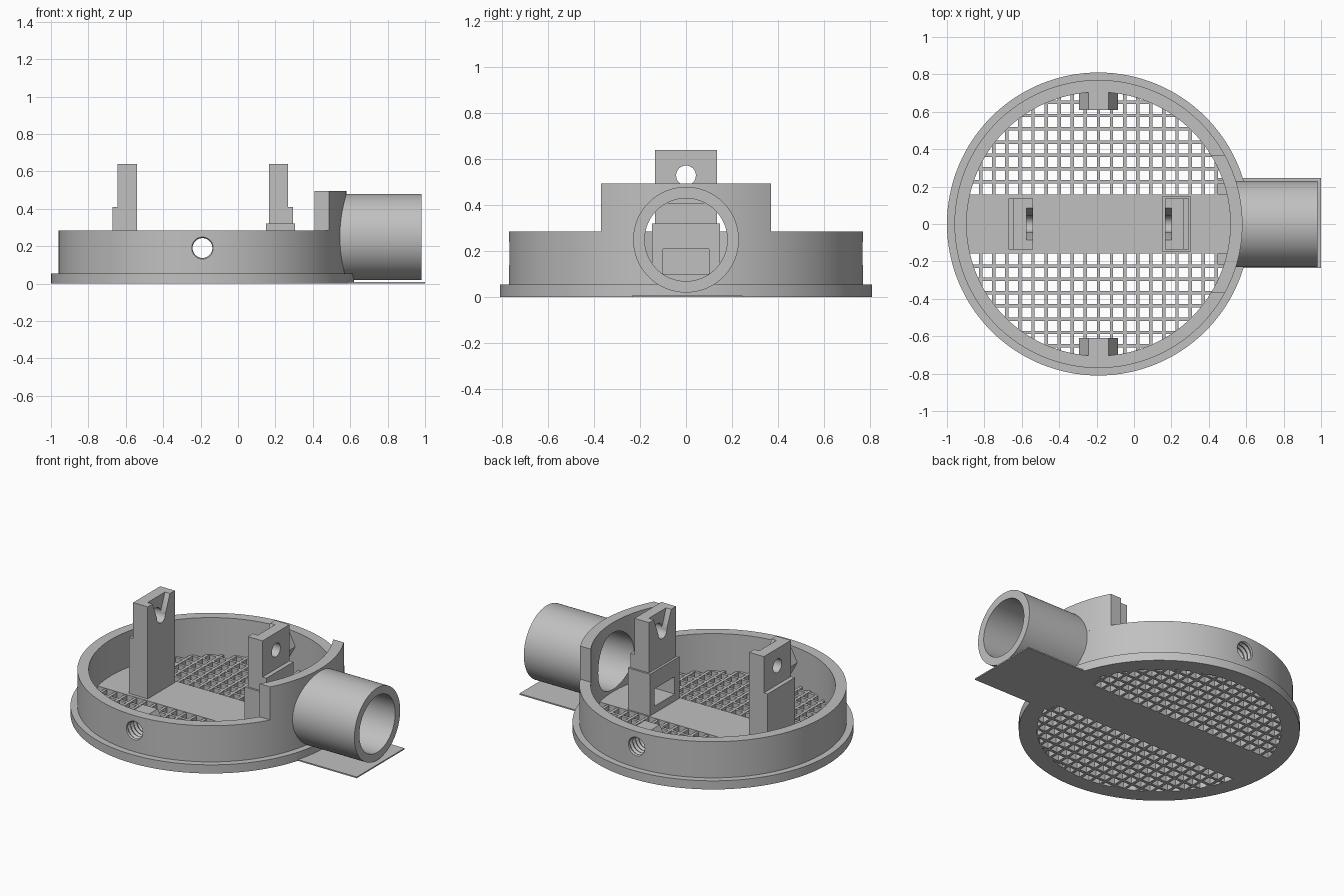
import bpy, bmesh
from math import sin, cos, pi, asin, sqrt, radians
from mathutils import Matrix, Vector

if "Cube" in bpy.data.objects:
    bpy.data.objects.remove(bpy.data.objects["Cube"], do_unlink=True)

CX = -0.19                                  # centre of the round tray
R_FLANGE, R_OUT, R_IN = 0.81, 0.77, 0.705
FLOOR, RIM, HIGH = 0.055, 0.285, 0.495
BAR = 0.157                                 # half width of the floor strip

grey = bpy.data.materials.new("light_grey")
grey.use_nodes = True
grey.diffuse_color = (0.53, 0.53, 0.53, 1)
grey.node_tree.nodes["Principled BSDF"].inputs["Base Color"].default_value = grey.diffuse_color


def finish(bm, name):
    bmesh.ops.recalc_face_normals(bm, faces=bm.faces)
    mesh = bpy.data.meshes.new(name)
    bm.to_mesh(mesh)
    bm.free()
    mesh.materials.append(grey)
    ob = bpy.data.objects.new(name, mesh)
    bpy.context.collection.objects.link(ob)
    return ob


def add_box(bm, x0, x1, y0, y1, z0, z1):
    mat = Matrix.Translation(((x0 + x1) / 2, (y0 + y1) / 2, (z0 + z1) / 2))
    mat = mat @ Matrix.Diagonal((x1 - x0, y1 - y0, z1 - z0, 1))
    bmesh.ops.create_cube(bm, size=1, matrix=mat)


def box(name, *bounds):
    bm = bmesh.new()
    add_box(bm, *bounds)
    return finish(bm, name)


def prism(name, outline, offset):
    """Closed outline of 3D points pushed along an offset."""
    bm = bmesh.new()
    face = bm.faces.new([bm.verts.new(p) for p in outline])
    geom = bmesh.ops.extrude_face_region(bm, geom=[face])["geom"]
    moved = [v for v in geom if isinstance(v, bmesh.types.BMVert)]
    bmesh.ops.translate(bm, verts=moved, vec=offset)
    return finish(bm, name)


def lathe(name, profile, matrix, steps=96):
    """Closed (radius, height) profile spun about local z."""
    bm = bmesh.new()
    rings = [[bm.verts.new(matrix @ Vector((r * cos(a), r * sin(a), h))) for r, h in profile]
             for a in (2 * pi * i / steps for i in range(steps))]
    n = len(profile)
    for i in range(steps):
        a, b = rings[i], rings[(i + 1) % steps]
        for j in range(n):
            k = (j + 1) % n
            bm.faces.new((a[j], b[j], b[k], a[k]))
    bmesh.ops.remove_doubles(bm, verts=bm.verts, dist=1e-5)
    return finish(bm, name)


def cut(ob, *cutters):
    for c in cutters:
        c.hide_render = True
        mod = ob.modifiers.new("cut", 'BOOLEAN')
        mod.operation, mod.solver, mod.object = 'DIFFERENCE', 'EXACT', c
        bpy.context.view_layer.objects.active = ob
        bpy.ops.object.modifier_apply(modifier=mod.name)


def discard(*obs):
    for ob in obs:
        bpy.data.objects.remove(ob, do_unlink=True)


upright = Matrix.Translation((CX, 0, 0))
along_x = Matrix.Translation((0, 0, 0.25)) @ Matrix.Rotation(pi / 2, 4, 'Y')
along_y = Matrix.Translation((CX, 0, 0.19)) @ Matrix.Rotation(-pi / 2, 4, 'X')

# Flange and round wall in one turned profile
wall = lathe("round_wall", [(R_IN, 0), (R_FLANGE, 0), (R_FLANGE, FLOOR), (R_OUT, FLOOR),
                            (R_OUT, RIM), (R_IN, RIM)], upright, 128)

# Raised wall section around the pipe, with ends square to y
half = 0.37


def arc(r, n=24):
    a = asin(half / r)
    return [(CX + r * cos(t), r * sin(t), RIM)
            for t in (-a + 2 * a * i / n for i in range(n + 1))]


raised = prism("raised_wall", arc(R_OUT) + arc(R_IN)[::-1], (0, 0, HIGH - RIM))

# Side pipe and its bore through the wall
pipe = lathe("side_pipe", [(0.18, 0.53), (0.23, 0.53), (0.23, 0.98), (0.18, 0.98)], along_x)
bore = lathe("bore_cutter", [(0, 0.35), (0.18, 0.35), (0.18, 1.1), (0, 1.1)], along_x)
cut(wall, bore)
cut(raised, bore)
discard(bore)

# Thin support plate under the pipe
box("support_plate", 0.45, 1.0, -0.235, 0.245, 0, 0.008)

# Hexagonal screw bosses inside the wall, threaded through to the outside
for side, word in ((-1, "front"), (1, "back")):
    hexagon = [(CX + 0.105 * cos(i * pi / 3), side * 0.61, 0.19 + 0.105 * sin(i * pi / 3))
               for i in range(6)]
    boss = prism(word + "_screw_boss", hexagon, (0, side * 0.105, 0))
    thread = [(0.062 if i % 2 else 0.053, side * (0.58 + 0.015 * i)) for i in range(18)]
    tool = lathe("thread_cutter", [(0, thread[0][1])] + thread + [(0, thread[-1][1])],
                 along_y, 32)
    cut(boss, tool)
    cut(wall, tool)
    discard(tool)

# Floor strip across the middle
edge = asin(BAR / 0.72)
strip = [(CX + s * 0.72 * cos(t), s * 0.72 * sin(t), 0)
         for s in (1, -1) for t in (-edge + edge * i / 4 for i in range(9))]
prism("floor_strip", strip, (0, 0, FLOOR))

# Mesh floor: crossing bars trimmed to the circle
bm = bmesh.new()
pitch, thick, reach = 0.07, 0.009, 0.715
for side in (-1, 1):
    for k in range(-9, 10):
        x = CX + pitch * k
        end = sqrt(reach ** 2 - (pitch * k) ** 2)
        lo, hi = sorted((side * (BAR - 0.005), side * end))
        add_box(bm, x - thick, x + thick, lo, hi, 0, 0.05)
    for k in range(7):
        y = side * (0.225 + 0.071 * k)
        end = sqrt(reach ** 2 - y ** 2)
        add_box(bm, CX - end, CX + end, y - thick, y + thick, 0.001, 0.049)
finish(bm, "floor_mesh")


# Bearing posts: stepped block, round hole and a V notch on the inner face
def post(name, inner, out):
    w = 0.136
    steps = [(0, 0.05), (0.13, 0.05), (0.13, 0.41), (0.103, 0.41), (0.103, 0.64), (0, 0.64)]
    ob = prism(name, [(inner + out * d, -w, z) for d, z in steps], (0, 2 * w, 0))
    hole = lathe("hole_cutter", [(0, -0.3), (0.043, -0.3), (0.043, 0.3), (0, 0.3)],
                 Matrix.Translation((inner, 0, 0.53)) @ Matrix.Rotation(pi / 2, 4, 'Y'), 32)
    vee = [(-0.042, 0.53), (0.042, 0.53), (0.095, 0.66), (-0.095, 0.66)]
    notch = prism("notch_cutter", [(inner - out * 0.02, y, z) for y, z in vee],
                  (out * 0.055, 0, 0))
    cut(ob, hole, notch)
    discard(hole, notch)
    return ob


post("left_side_post", -0.54, -1)
right_post = post("right_side_post", 0.165, 1)

# Collar around the foot of the post near the pipe, with a window through both
collar = box("post_collar", 0.15, 0.306, -0.148, 0.148, 0.05, 0.32)
window = box("window_cutter", 0.1, 0.4, -0.1, 0.1, 0.1, 0.21)
cut(right_post, window)
cut(collar, window)
discard(window)

# Smooth the curved surfaces, keeping edges sharp
bpy.ops.object.select_all(action='DESELECT')
for ob in bpy.context.scene.objects:
    if ob.type == 'MESH' and grey.name in ob.data.materials:
        ob.select_set(True)
        bpy.context.view_layer.objects.active = ob
bpy.ops.object.shade_smooth_by_angle(angle=radians(30))
